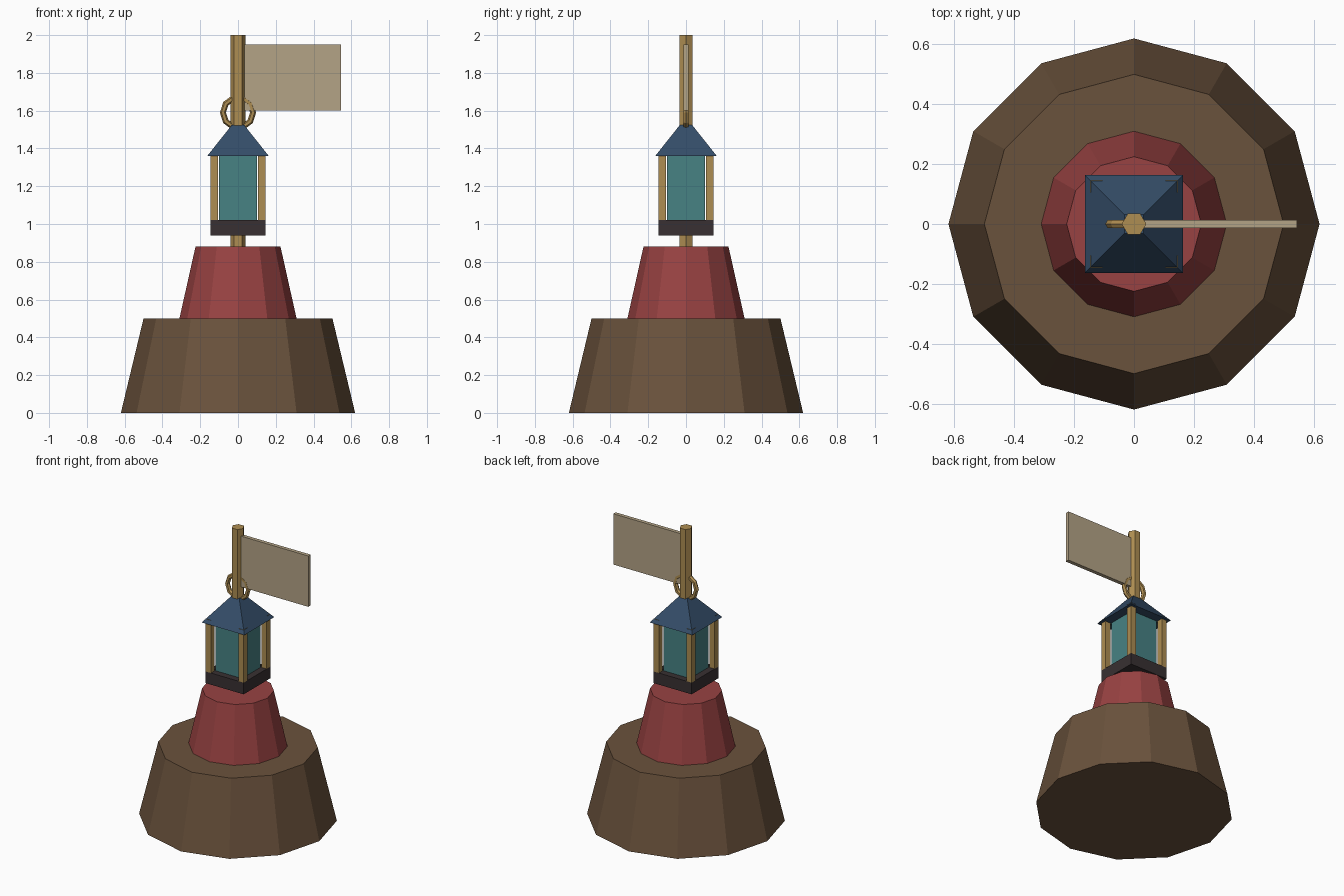
import bpy
import math

old = bpy.data.objects.get("Cube")
if old:
    bpy.data.objects.remove(old, do_unlink=True)


def material(name, r, g, b):
    """Flat material from display (sRGB) values, stored as linear."""
    colour = [((c / 255 + 0.055) / 1.055) ** 2.4 for c in (r, g, b)] + [1.0]
    m = bpy.data.materials.new(name)
    m.use_nodes = True
    m.diffuse_color = colour
    m.node_tree.nodes["Principled BSDF"].inputs["Base Color"].default_value = colour
    return m


brown = material("earth brown", 106, 82, 60)
red = material("buoy red", 152, 66, 66)
gold = material("brass", 174, 141, 82)
navy = material("roof navy", 52, 77, 104)
teal = material("lamp teal", 71, 130, 132)
dark = material("dark iron", 56, 48, 50)
cream = material("flag cream", 180, 163, 134)


def finish(name, mat):
    ob = bpy.context.object
    ob.name = name
    ob.data.materials.append(mat)
    return ob


def frustum(name, mat, sides, r1, r2, z1, z2, turn=0):
    bpy.ops.mesh.primitive_cone_add(
        vertices=sides, radius1=r1, radius2=r2, depth=z2 - z1,
        location=(0, 0, (z1 + z2) / 2), rotation=(0, 0, math.radians(turn)))
    return finish(name, mat)


def box(name, mat, x1, x2, y1, y2, z1, z2):
    bpy.ops.mesh.primitive_cube_add(
        size=1, location=((x1 + x2) / 2, (y1 + y2) / 2, (z1 + z2) / 2))
    ob = finish(name, mat)
    ob.scale = (x2 - x1, y2 - y1, z2 - z1)
    return ob


# Stepped base
frustum("base", brown, 12, 0.62, 0.5, 0, 0.5)
frustum("red_plinth", red, 12, 0.31, 0.225, 0.5, 0.88)

# Pole through the lantern
frustum("pole", gold, 6, 0.041, 0.041, 0.86, 2.0, 30)

# Lantern tray, glass and corner posts
box("lantern_tray", dark, -0.145, 0.145, -0.145, 0.145, 0.94, 1.02)
box("lantern_glass", teal, -0.1, 0.1, -0.1, 0.1, 1.02, 1.37)
for sx, side in ((-1, "right"), (1, "left")):
    for sy, end in ((-1, "front"), (1, "back")):
        cx, cy, h = sx * 0.125, sy * 0.125, 0.02
        box(f"post_{end}_{side}", gold, cx - h, cx + h, cy - h, cy + h, 1.02, 1.384)

# Pyramid roof
root2 = math.sqrt(2)
frustum("lantern_roof", navy, 4, 0.163 * root2, 0.032 * root2, 1.36, 1.525, 45)

# Carrying ring
bpy.ops.mesh.primitive_torus_add(
    major_segments=10, minor_segments=6, major_radius=0.08, minor_radius=0.016,
    location=(0, 0, 1.59), rotation=(math.pi / 2, 0, 0))
finish("carrying_ring", gold)

# Flag board
box("flag", cream, 0.025, 0.545, -0.013, 0.013, 1.6, 1.95)
